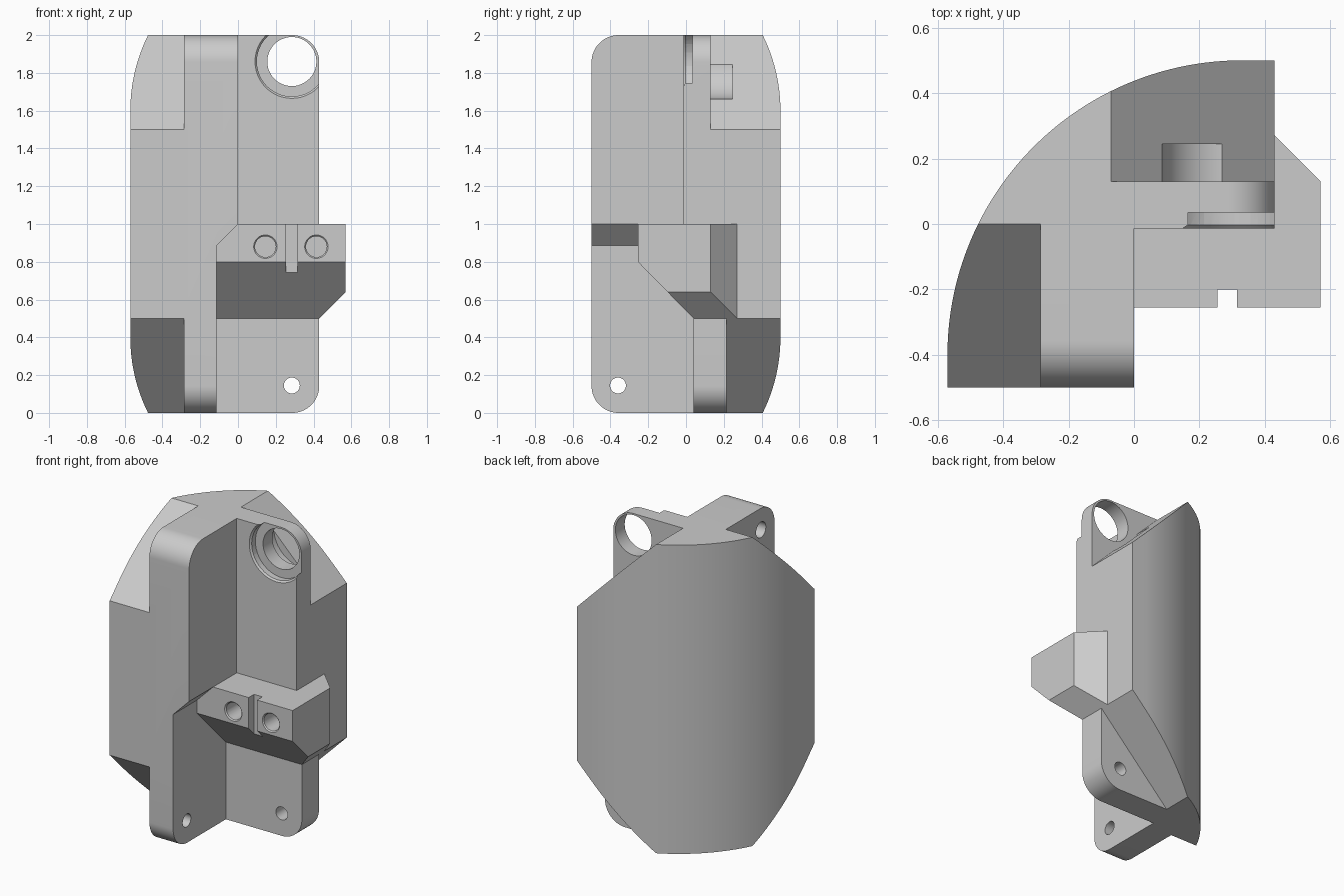
import bpy, bmesh, math

cube = bpy.data.objects.get("Cube")
if cube:
    bpy.data.objects.remove(cube, do_unlink=True)

grey = bpy.data.materials.new("plain_grey")
grey.use_nodes = True
grey.diffuse_color = (0.6, 0.6, 0.6, 1)
grey.node_tree.nodes["Principled BSDF"].inputs["Base Color"].default_value = (0.6, 0.6, 0.6, 1)

AXES = {"x": lambda u, v, d: (d, u, v),
        "y": lambda u, v, d: (u, d, v),
        "z": lambda u, v, d: (u, v, d)}


def loft(name, axis, lower, upper, start, end):
    """Solid between two matching outlines placed at start and end on an axis."""
    bm = bmesh.new()
    a = [bm.verts.new(AXES[axis](u, v, start)) for u, v in lower]
    b = [bm.verts.new(AXES[axis](u, v, end)) for u, v in upper]
    bm.faces.new(a)
    bm.faces.new(b)
    for i in range(len(a)):
        j = (i + 1) % len(a)
        bm.faces.new((a[i], a[j], b[j], b[i]))
    bmesh.ops.recalc_face_normals(bm, faces=bm.faces)
    mesh = bpy.data.meshes.new(name)
    bm.to_mesh(mesh)
    bm.free()
    mesh.materials.append(grey)
    obj = bpy.data.objects.new(name, mesh)
    bpy.context.collection.objects.link(obj)
    return obj


def prism(name, axis, outline, start, end):
    return loft(name, axis, outline, outline, start, end)


def arc(cu, cv, r, a0, a1, steps):
    angles = [math.radians(a0 + (a1 - a0) * i / steps) for i in range(steps + 1)]
    return [(cu + r * math.cos(t), cv + r * math.sin(t)) for t in angles]


def bore(axis, u, v, r1, r2, start, end, steps=48):
    rings = [arc(u, v, r, 0, 360, steps)[:-1] for r in (r1, r2)]
    return loft("bore", axis, rings[0], rings[1], start, end)


def combine(target, tool, operation="DIFFERENCE"):
    mod = target.modifiers.new(operation.lower(), "BOOLEAN")
    mod.operation, mod.solver, mod.object = operation, "EXACT", tool
    bpy.context.view_layer.objects.active = target
    bpy.ops.object.modifier_apply(modifier=mod.name)
    bpy.data.objects.remove(tool, do_unlink=True)


def box(x0, x1, y0, y1, z0, z1):
    return prism("box", "z", [(x0, y0), (x1, y0), (x1, y1), (x0, y1)], z0, z1)


# Curved outer shell, oversized towards the ends of the two walls
outline = [(0.6, -0.7), (0.6, 0.5)] + arc(0.33, -0.4, 0.9, 90, 180, 64) + [(-0.57, -0.7)]
body = prism("corner_housing", "z", outline, -0.2, 2.2)

# Rounded wall ends
R = 0.143
combine(body, prism("side_outline", "x",
        [(1, 0), (1, 2)] + arc(-0.5 + R, 2 - R, R, 90, 180, 16)
        + arc(-0.5 + R, R, R, 180, 270, 16), -1, 1), "INTERSECT")
combine(body, prism("front_outline", "y",
        [(-1, 2), (-1, 0)] + arc(0.43 - R, R, R, -90, 0, 16)
        + arc(0.43 - R, 2 - R, R, 0, 90, 16), -1, 1), "INTERSECT")

# Inner corner, stepped back below the shelf
combine(body, prism("inner_space", "y",
        [(-0.115, -1), (-0.115, 0.885), (0, 1), (0, 3), (1, 3), (1, -1)], -1, -0.013))
combine(body, box(-0.115, 1, -0.6, 0.04, -1, 0.75))

# Sloped cuts at the four outer corners
combine(body, prism("slope", "x", [(-1, 1), (1, 3), (-1, 3)], -1, -0.285))
combine(body, prism("slope", "x", [(-1, 1), (1, -1), (-1, -1)], -1, -0.285))
combine(body, prism("slope", "y", [(-1, 2.93), (1, 0.93), (1, 2.93)], 0.13, 1))
combine(body, prism("slope", "y", [(-1, -0.93), (1, 1.07), (1, -0.93)], 0.215, 1))

# Shelf with sloped underside and chamfered outer end
shelf = prism("shelf", "x", [(-0.255, 1), (0.27, 1), (0.27, 0.5), (0.04, 0.5), (-0.255, 0.8)],
              -0.15, 0.57)
combine(shelf, prism("end_chamfer", "z", [(0.3, 0.4), (0.8, -0.1), (0.8, 0.4)], 0, 2))
combine(shelf, prism("under_chamfer", "y", [(0.33, 0.4), (0.83, 0.9), (0.83, 0.4)], -1, 1))
combine(body, shelf, "UNION")

# Shelf slot and blind holes
combine(body, box(0.255, 0.315, -0.4, -0.2, 0.6, 1.1))
for x in (0.145, 0.415):
    combine(body, bore("y", x, 0.88, 0.055, 0.055, -0.3, -0.08))
    combine(body, bore("y", x, 0.88, 0.072, 0.052, -0.265, -0.245))

# Large eye with recess, chamfered mouth and rear clearance
EYE = (0.285, 1.86)
combine(body, bore("y", *EYE, 0.13, 0.13, -0.2, 0.2))
combine(body, bore("y", *EYE, 0.185, 0.185, -0.2, 0.035))
combine(body, bore("y", *EYE, 0.21, 0.18, -0.028, 0.002))
combine(body, bore("y", *EYE, 0.2, 0.2, 0.13, 0.245))

# Screw holes near the wall ends
combine(body, bore("y", 0.285, 0.145, 0.042, 0.042, -0.1, 0.4))
combine(body, bore("x", -0.36, 0.145, 0.042, 0.042, -0.5, 0.1))
combine(body, bore("x", -0.36, 1.86, 0.05, 0.05, -0.5, -0.12))

# Smooth curved surfaces, crisp edges
bpy.ops.object.select_all(action="DESELECT")
body.select_set(True)
bpy.context.view_layer.objects.active = body
bpy.ops.object.shade_smooth_by_angle(angle=math.radians(25))
